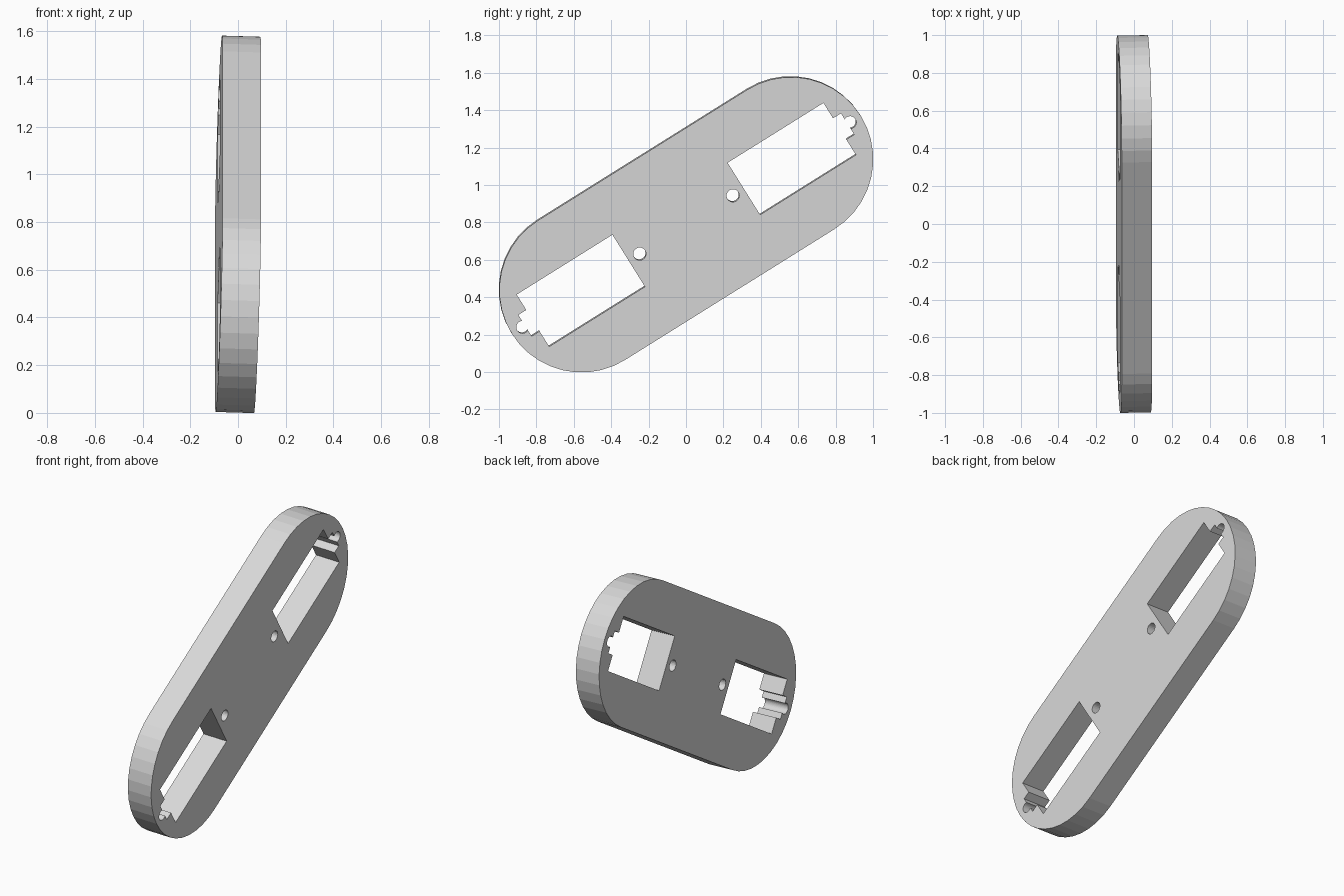
import bpy
import bmesh
from math import sin, cos, pi, radians
from mathutils import Matrix, Vector

cube = bpy.data.objects.get("Cube")
if cube:
    bpy.data.objects.remove(cube, do_unlink=True)

REACH, RADIUS, HALF_THICK = 0.66, 0.44, 0.0805
SLOPE, LEAN = radians(32), 0.036


def arc(u, r, start, end, steps):
    """Points along an arc centred on the long axis, both ends included."""
    angles = [start + (end - start) * i / steps for i in range(steps + 1)]
    return [(u + r * cos(a), r * sin(a)) for a in angles]


# Upper half of the screw hole, then of the window with its stepped notch
# and round relief
openings = arc(0.294, 0.034, pi, 0, 12)
openings += [(0.363, 0), (0.363, 0.164), (0.967, 0.164),
             (0.967, 0.067), (1.017, 0.067), (1.017, 0.029)]
openings += arc(1.033, 0.033, 0.66 * pi, 0, 10)

# Upper half of the plate: rounded outline, then back along the long axis
half = arc(REACH, RADIUS, 0, pi / 2, 10) + arc(-REACH, RADIUS, pi / 2, pi, 10)
half += [(-u, v) for u, v in reversed(openings)] + openings

# Both halves as solid slabs, open where they meet on the long axis
bm = bmesh.new()
for sign in (1, -1):
    back = [bm.verts.new((sign * u, sign * v, -HALF_THICK)) for u, v in half]
    front = [bm.verts.new((sign * u, sign * v, HALF_THICK)) for u, v in half]
    bm.faces.new(front)
    bm.faces.new(list(reversed(back)))
    for i in range(len(half)):
        j = (i + 1) % len(half)
        if max(abs(half[i][1]), abs(half[j][1])) > 0.0001:
            bm.faces.new((back[i], back[j], front[j], front[i]))
bmesh.ops.remove_doubles(bm, verts=bm.verts, dist=0.0001)
mesh = bpy.data.meshes.new("mounting_plate")
bm.to_mesh(mesh)
bm.free()
plate = bpy.data.objects.new("mounting_plate", mesh)
bpy.context.collection.objects.link(plate)

# Stand the plate on its rounded end, leaning slightly about its long axis
along = Vector((0, cos(SLOPE), sin(SLOPE)))
across = Vector((LEAN, -sin(SLOPE), cos(SLOPE))).normalized()
frame = Matrix((along, across, along.cross(across))).transposed().to_4x4()
plate.matrix_world = Matrix.Translation((0, 0, 0.79)) @ frame

# Plain grey finish
grey = bpy.data.materials.new("light_grey")
grey.use_nodes = True
colour = (0.69, 0.69, 0.69, 1)
grey.diffuse_color = colour
grey.node_tree.nodes["Principled BSDF"].inputs["Base Color"].default_value = colour
mesh.materials.append(grey)
